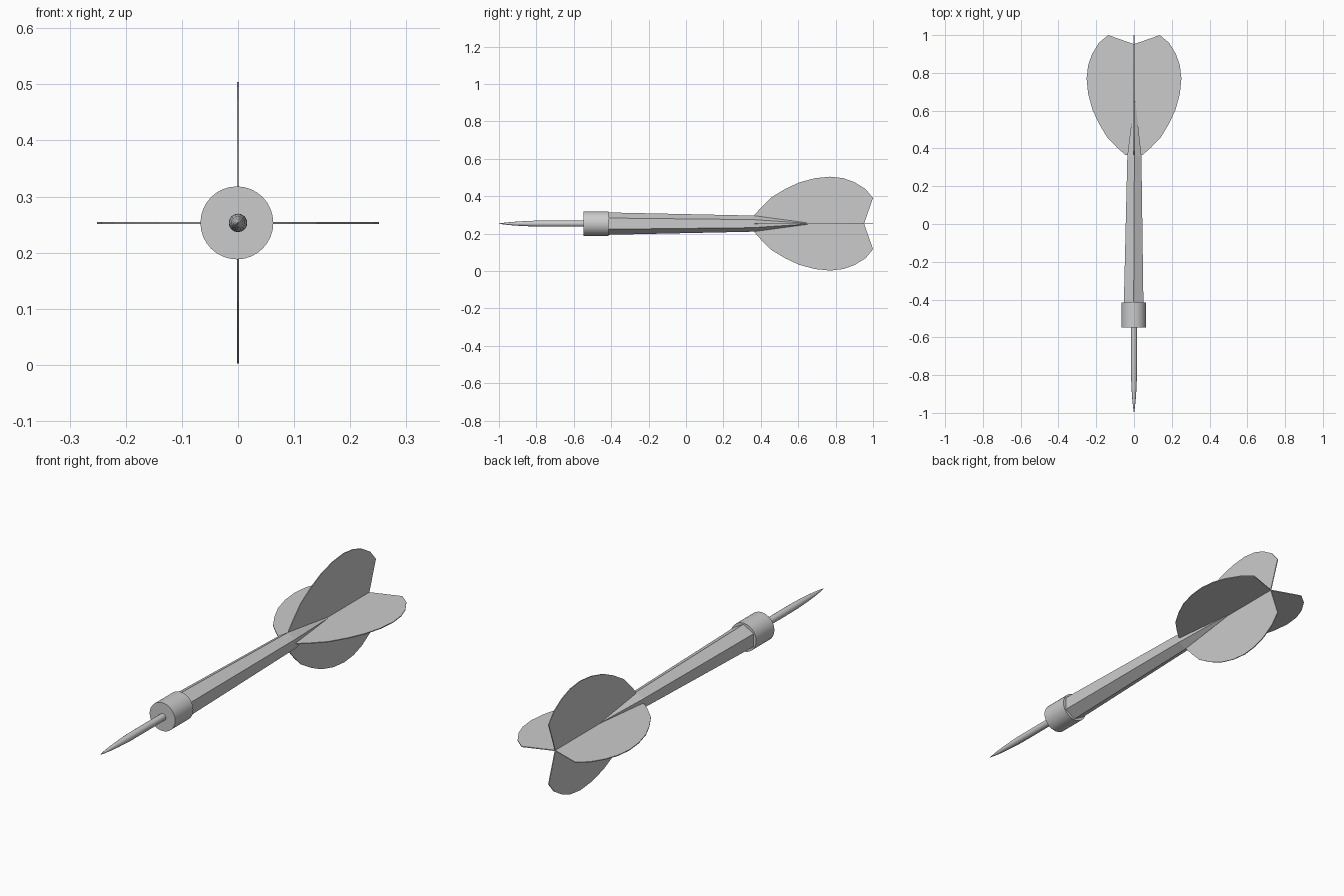
import bpy
import bmesh
import math
from mathutils import Matrix, Vector

if "Cube" in bpy.data.objects:
    bpy.data.objects.remove(bpy.data.objects["Cube"])

AXIS_Z = 0.253

grey = bpy.data.materials.new("light_grey")
grey.diffuse_color = (0.6, 0.6, 0.6, 1)
grey.use_nodes = True
grey.node_tree.nodes["Principled BSDF"].inputs["Base Color"].default_value = grey.diffuse_color


def finish(bm, name):
    bmesh.ops.recalc_face_normals(bm, faces=bm.faces)
    mesh = bpy.data.meshes.new(name)
    bm.to_mesh(mesh)
    bm.free()
    mesh.materials.append(grey)
    obj = bpy.data.objects.new(name, mesh)
    bpy.context.collection.objects.link(obj)
    return obj


def turned(name, profile, sides, smooth=False):
    """Loft rings of (y, radius, x offset) along y; the first corner points up."""
    bm = bmesh.new()
    rings = []
    for y, r, x in profile:
        ring = []
        for i in range(sides):
            a = 2 * math.pi * i / sides
            ring.append(bm.verts.new((x + r * math.sin(a), y, AXIS_Z + r * math.cos(a))))
        rings.append(ring)
    for a, b in zip(rings, rings[1:]):
        for i in range(sides):
            j = (i + 1) % sides
            bm.faces.new((a[i], a[j], b[j], b[i]))
    bm.faces.new(rings[0])
    bm.faces.new(rings[-1])
    obj = finish(bm, name)
    if smooth:
        bpy.context.view_layer.objects.active = obj
        obj.select_set(True)
        bpy.ops.object.shade_smooth_by_angle(angle=math.radians(35))
        obj.select_set(False)
    return obj


# Slender metal point
turned("point", [(-1.0, 0.0008, 0), (-0.97, 0.005, 0), (-0.93, 0.009, 0),
                 (-0.88, 0.0125, 0), (-0.80, 0.016, 0), (-0.70, 0.0165, 0),
                 (-0.53, 0.016, 0)], 16, True)

# Round collar
turned("collar", [(-0.547, 0.065, -0.002), (-0.415, 0.065, -0.002)], 32, True)

# Six-sided tapering shaft
turned("shaft", [(-0.43, 0.060, -0.002), (0.36, 0.043, 0.002),
                 (0.65, 0.004, 0.004)], 6)

# Four leaf-shaped flights: outline as (distance from axis, y)
OUTLINE = [(0, 0.365), (0.045, 0.365), (0.09, 0.405), (0.14, 0.455), (0.185, 0.53),
           (0.22, 0.605), (0.243, 0.69), (0.251, 0.77), (0.243, 0.84),
           (0.222, 0.90), (0.185, 0.96), (0.137, 1.0), (0, 0.952)]
THICK = 0.004
for k, name in enumerate(("flight_right", "flight_top", "flight_left", "flight_bottom")):
    bm = bmesh.new()
    face = bm.faces.new([bm.verts.new((d, y, -THICK / 2)) for d, y in OUTLINE])
    ext = bmesh.ops.extrude_face_region(bm, geom=[face])
    up = [v for v in ext["geom"] if isinstance(v, bmesh.types.BMVert)]
    bmesh.ops.translate(bm, verts=up, vec=Vector((0, 0, THICK)))
    turn = Matrix.Rotation(-k * math.pi / 2, 4, 'Y')
    bmesh.ops.transform(bm, matrix=Matrix.Translation((0, 0, AXIS_Z)) @ turn, verts=bm.verts)
    finish(bm, name)
